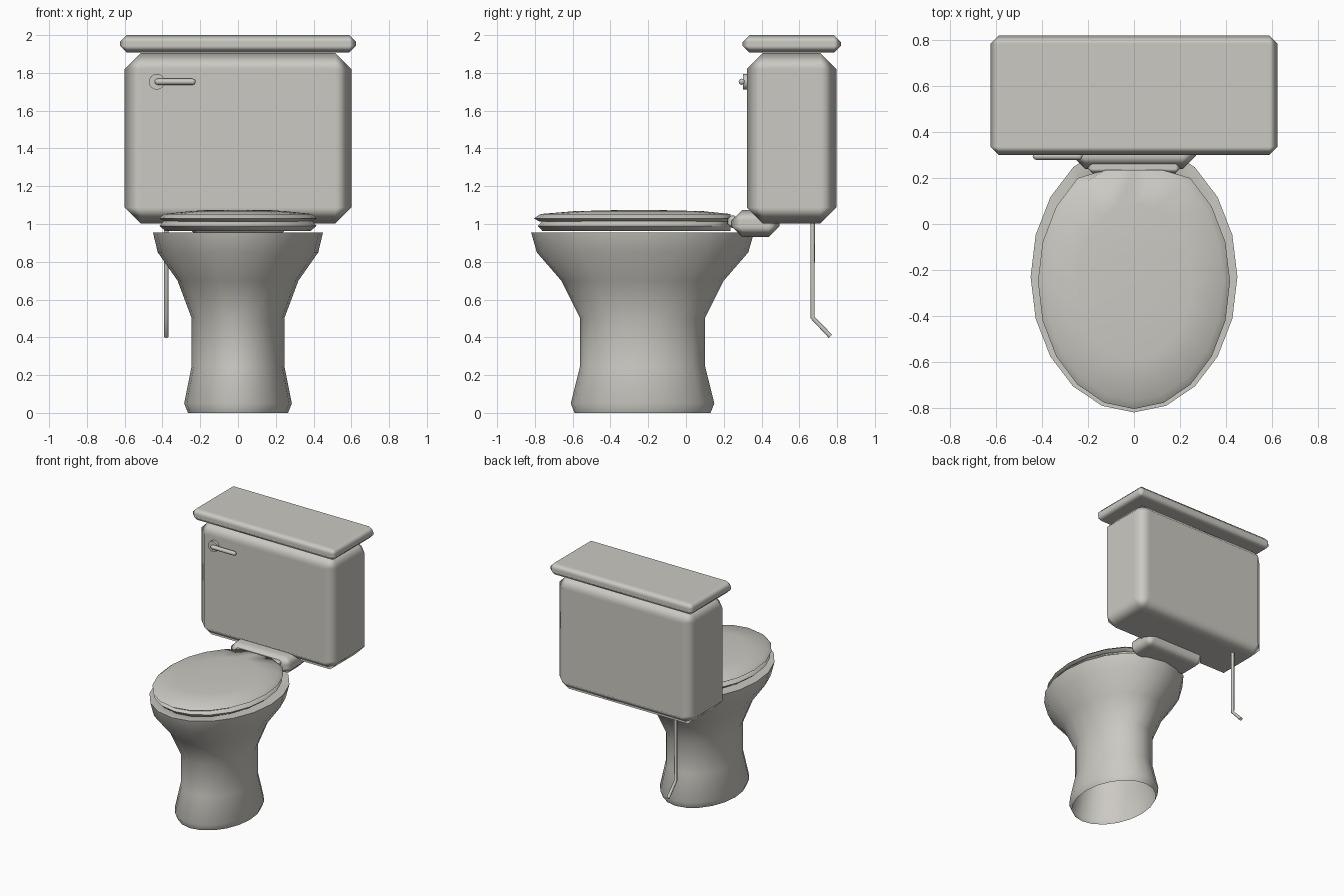
import bpy, bmesh, math
from mathutils import Vector

old = bpy.data.objects.get("Cube")
if old:
    bpy.data.objects.remove(old, do_unlink=True)

COLOR = (0.60, 0.585, 0.54, 1)
porcelain = bpy.data.materials.new("warm_grey_porcelain")
porcelain.use_nodes = True
porcelain.diffuse_color = COLOR
porcelain.node_tree.nodes["Principled BSDF"].inputs["Base Color"].default_value = COLOR


def finish(name, bm, angle=60):
    """Turn a bmesh into a smooth shaded object."""
    bmesh.ops.recalc_face_normals(bm, faces=bm.faces)
    mesh = bpy.data.meshes.new(name)
    bm.to_mesh(mesh)
    bm.free()
    mesh.materials.append(porcelain)
    obj = bpy.data.objects.new(name, mesh)
    bpy.context.collection.objects.link(obj)
    bpy.ops.object.select_all(action='DESELECT')
    obj.select_set(True)
    bpy.context.view_layer.objects.active = obj
    bpy.ops.object.shade_smooth_by_angle(angle=math.radians(angle))
    return obj


def oval_loft(name, rings, center_y, back=None, cap_start=True, cap_end=True, sides=20):
    """Stack ovals (half width, half depth, height); back cuts them off straight."""
    bm = bmesh.new()
    loops = []
    for rx, ry, z in rings:
        loop = []
        for i in range(sides):
            a = math.tau * i / sides
            y = center_y + ry * math.sin(a)
            if back is not None:
                y = min(y, back)
            loop.append(bm.verts.new((rx * math.cos(a), y, z)))
        loops.append(loop)
    for low, high in zip(loops, loops[1:]):
        for i in range(sides):
            j = (i + 1) % sides
            bm.faces.new((low[i], low[j], high[j], high[i]))
    if cap_start:
        bm.faces.new(loops[0])
    if cap_end:
        bm.faces.new(loops[-1])
    return finish(name, bm)


def chamfer_box(name, low, high, chamfer):
    """Box between two corners with cut edges and soft shading."""
    low, high = Vector(low), Vector(high)
    bm = bmesh.new()
    bmesh.ops.create_cube(bm, size=1)
    for v in bm.verts:
        v.co = (low + high) / 2 + v.co * (high - low)
    obj = finish(name, bm, 180)
    bevel = obj.modifiers.new("chamfer", 'BEVEL')
    bevel.width = chamfer
    bevel.segments = 1
    bevel.limit_method = 'NONE'
    bevel.harden_normals = True
    return obj


def tube(name, path, radius, sides=10):
    """Closed round tube along a path."""
    curve = bpy.data.curves.new(name, 'CURVE')
    curve.dimensions = '3D'
    spline = curve.splines.new('POLY')
    spline.points.add(len(path) - 1)
    for p, co in zip(spline.points, path):
        p.co = (*co, 1)
    curve.bevel_depth = radius
    curve.bevel_resolution = max(0, sides // 2 - 2)
    curve.use_fill_caps = True
    curve.materials.append(porcelain)
    obj = bpy.data.objects.new(name, curve)
    bpy.context.collection.objects.link(obj)
    return obj


# Pedestal flaring into the bowl, open underneath, with a rim and inner basin
oval_loft("pedestal_bowl", [
    (0.265, 0.36, 0.0), (0.285, 0.38, 0.05), (0.245, 0.33, 0.25),
    (0.245, 0.33, 0.5), (0.32, 0.43, 0.7), (0.425, 0.56, 0.85),
    (0.45, 0.59, 0.955), (0.32, 0.44, 0.955), (0.22, 0.30, 0.75),
    (0.10, 0.14, 0.6)], -0.23, cap_start=False)

# Seat and slightly domed lid, both cut straight at the hinge
oval_loft("seat", [
    (0.385, 0.51, 0.963), (0.415, 0.535, 0.99), (0.395, 0.51, 1.016)], -0.25, back=0.235)
oval_loft("seat_lid", [
    (0.385, 0.525, 1.012), (0.418, 0.555, 1.03), (0.39, 0.52, 1.053),
    (0.25, 0.34, 1.068), (0.10, 0.14, 1.073)], -0.25, back=0.235)

# Hinge bar and the neck joining bowl and tank
chamfer_box("hinge_bar", (-0.2, 0.22, 0.98), (0.2, 0.275, 1.045), 0.02)
chamfer_box("tank_neck", (-0.27, 0.24, 0.93), (0.27, 0.495, 1.075), 0.058)

# Water tank and its cover
chamfer_box("tank", (-0.6, 0.322, 1.003), (0.6, 0.797, 1.905), 0.085)
chamfer_box("tank_cover", (-0.625, 0.3, 1.907), (0.625, 0.82, 2.0), 0.036)

# Flush handle: round base plate, lever and rounded lever ends
HX, HY, HZ = -0.43, 0.295, 1.753
tube("handle_base", [(HX, 0.302, HZ), (HX, 0.33, HZ)], 0.042, 16)
tube("flush_lever", [(HX + 0.005, HY, HZ), (-0.24, HY, HZ)], 0.016, 12)
for side, x in (("inner", HX + 0.005), ("outer", -0.24)):
    bm = bmesh.new()
    bmesh.ops.create_uvsphere(bm, u_segments=12, v_segments=8, radius=0.016)
    bmesh.ops.translate(bm, verts=bm.verts, vec=(x, HY, HZ))
    finish("lever_end_" + side, bm)

# Water supply pipe bending back to the wall
tube("supply_pipe", [(-0.38, 0.67, 1.03), (-0.38, 0.67, 0.505), (-0.38, 0.765, 0.405)], 0.012, 8)
